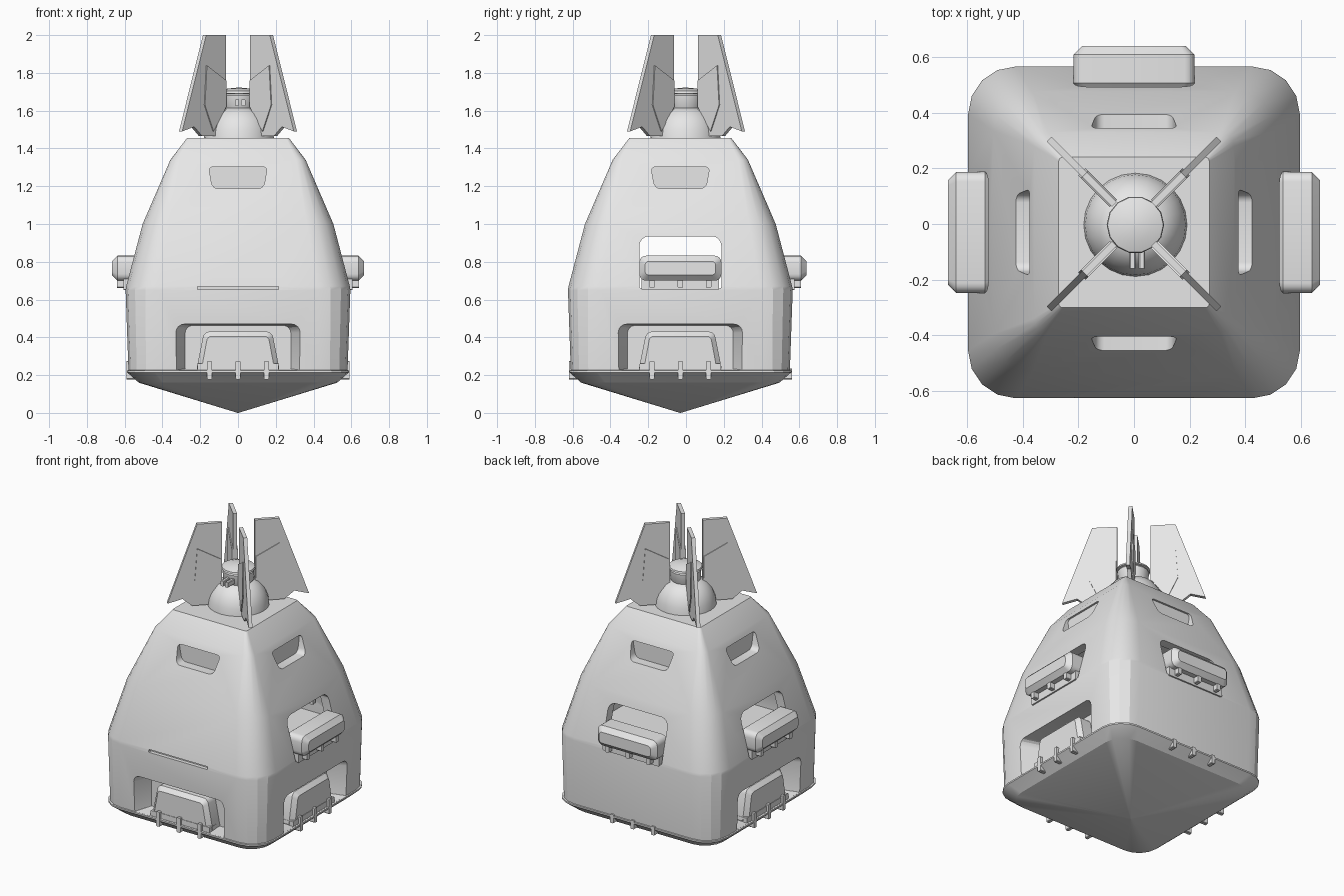
import bpy, bmesh, math
from mathutils import Matrix, Vector

cube = bpy.data.objects.get("Cube")
if cube:
    bpy.data.objects.remove(cube, do_unlink=True)

grey = bpy.data.materials.new("plain grey")
grey.use_nodes = True
grey.diffuse_color = (0.8, 0.8, 0.8, 1)
grey.node_tree.nodes["Principled BSDF"].inputs["Base Color"].default_value = (0.8, 0.8, 0.8, 1)

CENTRE = Matrix.Translation((0, -0.03, 0))
FRONT, LEFT, BACK, RIGHT = range(4)


def side(k):
    """Turn a part built facing the front towards side k of the hull."""
    return CENTRE @ Matrix.Rotation(k * math.pi / 2, 4, 'Z')


def rounded(hx, hy, r_top, r_bot=None, seg=4, flare=0.0):
    """Rounded rectangle, optionally wider at its top."""
    r_bot = r_top if r_bot is None else r_bot
    pts = []
    for q, (sx, sy) in enumerate([(1, 1), (-1, 1), (-1, -1), (1, -1)]):
        r = r_top if sy > 0 else r_bot
        for i in range(seg + 1):
            a = (q + i / seg) * math.pi / 2
            u = sx * (hx - r) + r * math.cos(a)
            v = sy * (hy - r) + r * math.sin(a)
            pts.append((u * (1 + flare * v / hy), v))
    return pts


def loft(name, rings, matrix=Matrix(), smooth=25):
    """Skin a closed solid over rings of equal length."""
    bm = bmesh.new()
    loops = [[bm.verts.new(p) for p in ring] for ring in rings]
    n = len(loops[0])
    for a, b in zip(loops, loops[1:]):
        for i in range(n):
            bm.faces.new((a[i], a[(i + 1) % n], b[(i + 1) % n], b[i]))
    bm.faces.new(loops[0])
    bm.faces.new(loops[-1])
    bmesh.ops.transform(bm, matrix=matrix, verts=bm.verts)
    bmesh.ops.recalc_face_normals(bm, faces=bm.faces)
    mesh = bpy.data.meshes.new(name)
    bm.to_mesh(mesh)
    bm.free()
    obj = bpy.data.objects.new(name, mesh)
    bpy.context.collection.objects.link(obj)
    mesh.materials.append(grey)
    if smooth:
        shade(obj, smooth)
    return obj


def shade(obj, angle):
    bpy.ops.object.select_all(action='DESELECT')
    obj.select_set(True)
    bpy.context.view_layer.objects.active = obj
    bpy.ops.object.shade_smooth_by_angle(angle=math.radians(angle))


def stack(levels):
    """Horizontal rounded squares from (height, half width, corner radius)."""
    return [[(x, y, z) for x, y in rounded(h, h, r)] for z, h, r in levels]


def panel(layers, z):
    """Upright outlines from (depth, outline), centred on height z."""
    return [[(u, -d, z + v) for u, v in pts] for d, pts in layers]


def box(name, x, d0, d1, z0, z1, w, matrix):
    o = rounded(w, (z1 - z0) / 2, 0.004, seg=1)
    return loft(name, [[(x + p, -d, z) for p, _, z in ring] for d, ring in
                       zip((d0, d1), panel([(0, o), (0, o)], (z0 + z1) / 2))], matrix, 0)


def cut(target, cutter):
    mod = target.modifiers.new("cut", 'BOOLEAN')
    mod.operation, mod.solver, mod.object = 'DIFFERENCE', 'EXACT', cutter
    bpy.context.view_layer.objects.active = target
    bpy.ops.object.modifier_apply(modifier=mod.name)
    bpy.data.objects.remove(cutter, do_unlink=True)


# Hull: tapering rounded square over a shallow pyramid keel
hull = loft("hull", stack([
    (0, 0.002, 0.0005), (0.16, 0.525, 0.13), (0.215, 0.588, 0.15), (0.225, 0.588, 0.15),
    (0.226, 0.58, 0.15), (0.65, 0.595, 0.17), (0.67, 0.592, 0.17), (1.0, 0.505, 0.14),
    (1.34, 0.358, 0.05), (1.455, 0.27, 0.015)]), CENTRE, 0)

# Hollow cabin
cut(hull, loft("cabin_cutter", stack([
    (0.6, 0.53, 0.13), (0.68, 0.53, 0.13), (1.0, 0.44, 0.1), (1.1, 0.39, 0.08)]), CENTRE, 0))

for k in range(4):
    # Upper window recesses
    outline = rounded(0.145, 0.057, 0.022, 0.03, flare=0.07)
    cut(hull, loft("window_cutter", panel([(0.7, outline), (0.362, outline)], 1.245), side(k), 0))
    # Doorways on three sides, a thin slot on the front
    if k == FRONT:
        cut(hull, box("slot_cutter", 0, 0.57, 0.7, 0.652, 0.67, 0.215, side(k)))
    else:
        outline = rounded(0.217, 0.138, 0.05, 0.01)
        cut(hull, loft("doorway_cutter", panel([(0.7, outline), (0.4, outline)], 0.797), side(k), 0))
    # Lower alcoves on all sides but the back
    if k != BACK:
        cut(hull, loft("alcove_cutter", panel([
            (0.7, rounded(0.35, 0.127, 0.05, 0.003)), (0.59, rounded(0.33, 0.122, 0.045, 0.003)),
            (0.47, rounded(0.28, 0.115, 0.04, 0.003))], 0.348), side(k), 0))
shade(hull, 22)


def pod(name, k, d0, d1, z0, z1):
    """Soft edged bar with a chamfered outer face."""
    w, h = 0.217, (z1 - z0) / 2
    loft(name, panel([
        (d0, rounded(w - 0.012, h - 0.012, 0.03)), (d0 + 0.015, rounded(w, h, 0.035)),
        (d1 - 0.03, rounded(w, h, 0.035)), (d1, rounded(w - 0.03, h - 0.03, 0.02))],
        (z0 + z1) / 2), side(k), 30)


for k in range(4):
    # Upper pods with sill and hinge lugs
    if k != FRONT:
        pod("upper_pod", k, 0.53, 0.697, 0.71, 0.83) if k == -1 else pod("upper_pod", k, 0.52, 0.668, 0.7, 0.832)
        box("pod_sill", 0, 0.52, 0.605, 0.65, 0.715, 0.205, side(k))
    # Lower pods resting in the alcoves
    if k != BACK:
        loft("lower_pod", panel([
            (0.46, rounded(0.2, 0.1, 0.03, 0.01, flare=-0.1)),
            (0.545, rounded(0.2, 0.1, 0.03, 0.01, flare=-0.1)),
            (0.572, rounded(0.175, 0.075, 0.02, 0.01, flare=-0.08))], 0.33), side(k), 30)
        box("lower_sill", 0, 0.5, 0.575, 0.222, 0.262, 0.215, side(k))
    for x in (-0.15, 0, 0.15):
        if k != FRONT:
            box("upper_lug", x, 0.56, 0.64, 0.662, 0.725, 0.014, side(k))
        box("lower_lug", x, 0.54, 0.59, 0.178, 0.275 if k != BACK else 0.235, 0.013, side(k))


def lathe(name, profile, seg):
    ring = lambda r, z: [(r * math.cos(2 * math.pi * i / seg), r * math.sin(2 * math.pi * i / seg), z)
                         for i in range(seg)]
    return loft(name, [ring(r, z) for r, z in profile], Matrix.Translation((0.005, -0.003, 0)), 35)


# Turret: dome, neck and cap
lathe("turret_dome", [(0.186, 1.45), (0.18, 1.5), (0.16, 1.55), (0.128, 1.59), (0.085, 1.615)], 24)
lathe("turret_neck", [(0.08, 1.6), (0.092, 1.62), (0.096, 1.68), (0.085, 1.695)], 16)
lathe("turret_cap", [(0.09, 1.688), (0.103, 1.692), (0.1, 1.703), (0.06, 1.717), (0.01, 1.722)], 14)
for x in (-0.005, 0.028):
    box("turret_sight", x, 0.06, 0.13, 1.625, 1.66, 0.011, CENTRE)

# Four diagonal fins with raised panels
FIN = [(0.1, 2.0), (0.25, 2.0), (0.43, 1.49), (0.34, 1.515), (0.28, 1.465), (0.17, 1.465), (0.1, 1.6)]
PLATE = [(0.105, 1.76), (0.25, 1.84), (0.265, 1.63), (0.2, 1.49), (0.15, 1.56), (0.105, 1.62)]
for k in range(4):
    turn = Matrix.Rotation((k + 0.5) * math.pi / 2, 4, 'Z')
    for name, shape, t in (("fin", FIN, 0.012), ("fin_panel", PLATE, 0.018)):
        loft(name, [[(r, y, z) for r, z in shape] for y in (-t, t)], turn, 0)
